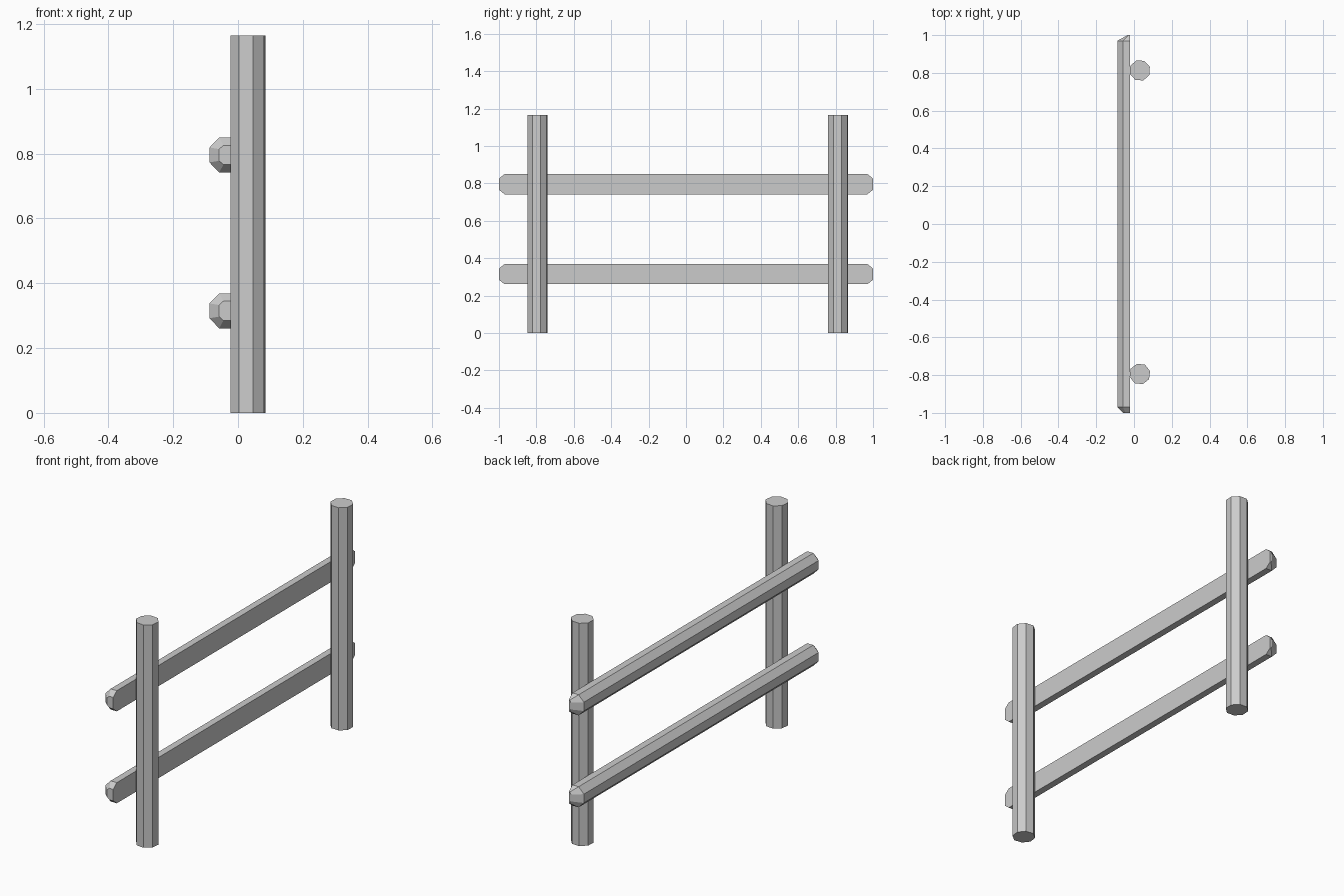
import bpy, bmesh
from math import radians, cos, sin, pi

if "Cube" in bpy.data.objects:
    bpy.data.objects.remove(bpy.data.objects["Cube"])


def loft(name, rings):
    """Closed solid skinned through a list of equal-length point rings."""
    bm = bmesh.new()
    loops = [[bm.verts.new(p) for p in r] for r in rings]
    n = len(loops[0])
    for a, b in zip(loops, loops[1:]):
        for i in range(n):
            j = (i + 1) % n
            bm.faces.new((a[i], a[j], b[j], b[i]))
    bm.faces.new(loops[0])
    bm.faces.new(loops[-1])
    bmesh.ops.recalc_face_normals(bm, faces=bm.faces[:])
    me = bpy.data.meshes.new(name)
    bm.to_mesh(me)
    bm.free()
    ob = bpy.data.objects.new(name, me)
    bpy.context.collection.objects.link(ob)
    return ob


# Upright octagonal posts, each turned slightly about its axis
def post(name, y, turn, x=0.031, r=0.056, height=1.165):
    def ring(z):
        return [(x + r * cos(turn + k * pi / 4), y + r * sin(turn + k * pi / 4), z)
                for k in range(8)]
    return loft(name, [ring(0), ring(height)])


post("front_post", -0.794, radians(15.6))
post("back_post", 0.813, radians(20))


# Half-log rails: flat side against the posts, chamfered ends
FLAT = -0.022


def section(y, z, half, mid_x, out_x, out_half):
    pts = [(FLAT, -half), (mid_x, -half), (out_x, -out_half),
           (out_x, out_half), (mid_x, half), (FLAT, half)]
    return [(px, y, z + pz) for px, pz in pts]


def rail(name, z):
    return loft(name, [
        section(-1.0, z, 0.03, -0.045, -0.058, 0.018),
        section(-0.97, z, 0.054, -0.058, -0.088, 0.023),
        section(0.97, z, 0.054, -0.058, -0.088, 0.023),
        section(1.0, z, 0.03, -0.028, -0.034, 0.018),
    ])


rail("lower_rail", 0.315)
rail("upper_rail", 0.796)
